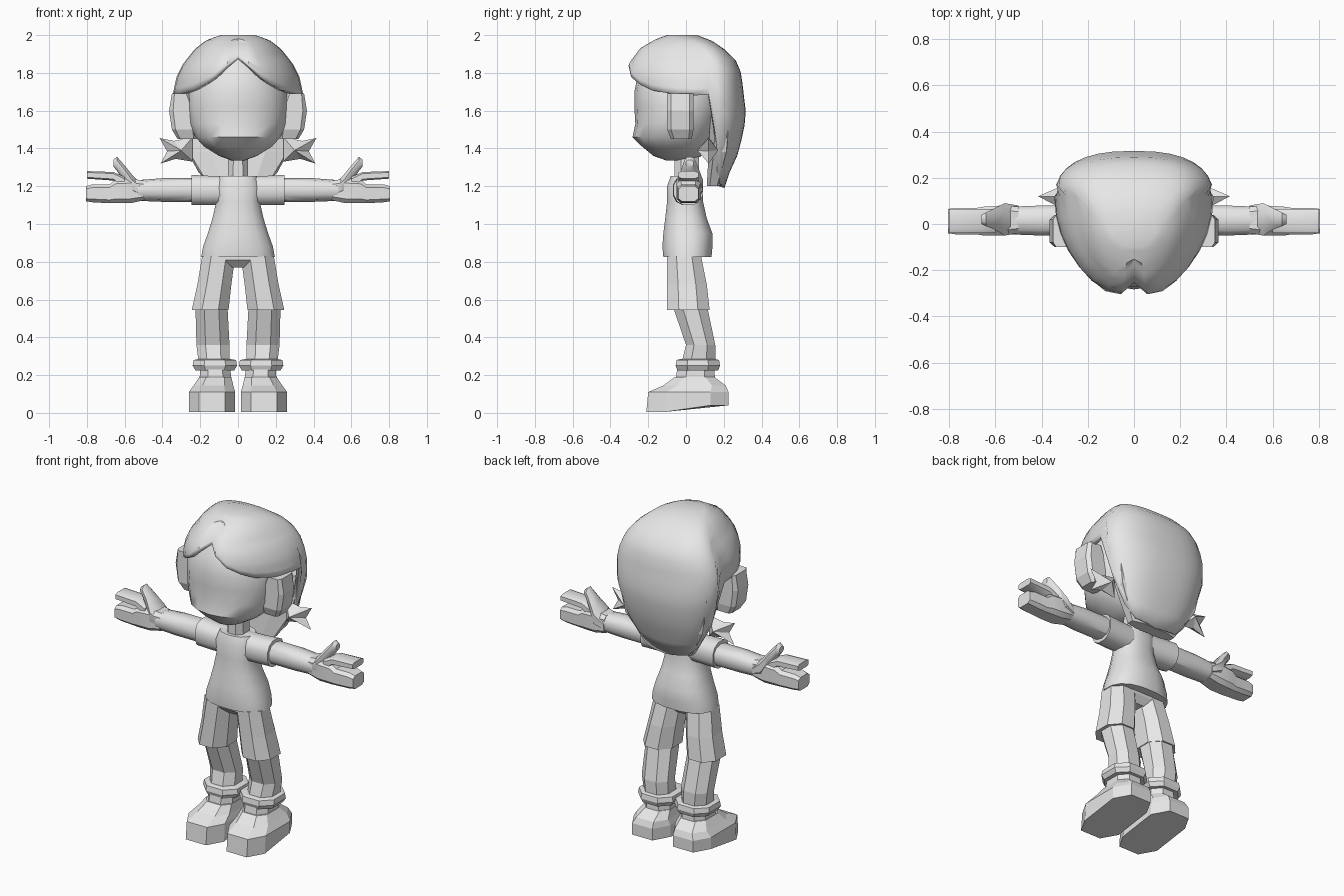
import bpy, bmesh
from math import sin, cos, pi, copysign, radians

cube = bpy.data.objects.get("Cube")
if cube:
    bpy.data.objects.remove(cube, do_unlink=True)

grey = bpy.data.materials.new("plain_grey")
grey.use_nodes = True
grey.diffuse_color = (0.8, 0.8, 0.8, 1)
grey.node_tree.nodes["Principled BSDF"].inputs["Base Color"].default_value = (0.8, 0.8, 0.8, 1)


def finish(name, bm, smooth=0, mirror=False, recalc=True):
    """Turn a bmesh into a finished object."""
    if recalc:
        bmesh.ops.recalc_face_normals(bm, faces=bm.faces)
    mesh = bpy.data.meshes.new(name)
    bm.to_mesh(mesh)
    bm.free()
    mesh.materials.append(grey)
    ob = bpy.data.objects.new(name, mesh)
    bpy.context.collection.objects.link(ob)
    if smooth:
        bpy.ops.object.select_all(action='DESELECT')
        ob.select_set(True)
        bpy.context.view_layer.objects.active = ob
        bpy.ops.object.shade_smooth_by_angle(angle=radians(smooth))
    if mirror:
        ob.modifiers.new("mirror", 'MIRROR').use_mirror_merge = False
    return ob


def power(v, p):
    return copysign(abs(v) ** (2 / p), v) if abs(v) > 1e-6 else 0


def loft(name, sections, axis='z', sides=8, p=2.4, smooth=0, mirror=False):
    """Skin rounded sections (t, a0, a1, b0, b1) along z (a=x, b=y) or x (a=y, b=z)."""
    bm = bmesh.new()
    unit = [(power(cos(a), p), power(sin(a), p))
            for a in [2 * pi * (i + 0.5) / sides for i in range(sides)]]
    big = max(u for u, v in unit)
    rings = []
    for t, a0, a1, b0, b1 in sections:
        ring = []
        for u, v in unit:
            a = (a0 + a1) / 2 + (a1 - a0) / 2 * u / big
            b = (b0 + b1) / 2 + (b1 - b0) / 2 * v / big
            ring.append(bm.verts.new((a, b, t) if axis == 'z' else (t, a, b)))
        rings.append(ring)
    for low, high in zip(rings, rings[1:]):
        for i in range(sides):
            j = (i + 1) % sides
            bm.faces.new((low[i], low[j], high[j], high[i]))
    bm.faces.new(rings[0])
    bm.faces.new(rings[-1])
    return finish(name, bm, smooth, mirror)


def centred(*rows):
    """Sections symmetric in x, from (z, half width, front, back)."""
    return [(z, -w, w, f, b) for z, w, f, b in rows]


def lerp_table(table, key):
    """Interpolate rows by their first value."""
    for lo, hi in zip(table, table[1:]):
        if key <= hi[0]:
            k = max(0, (key - lo[0]) / (hi[0] - lo[0]))
            return [a + (b - a) * k for a, b in zip(lo[1:], hi[1:])]
    return table[-1][1:]


# Head and neck
loft("head", centred((1.335, .03, -.1, .03), (1.36, .1, -.17, .08), (1.41, .18, -.23, .13),
                     (1.46, .225, -.28, .15), (1.53, .255, -.265, .17), (1.62, .265, -.27, .2),
                     (1.7, .26, -.27, .2), (1.8, .22, -.25, .2), (1.9, .12, -.17, .15)),
     sides=18, p=2.1, smooth=50)
loft("neck", centred((1.22, .055, -.06, .07), (1.4, .05, -.06, .07)))

# Hair shell: outline by height, lower edge by angle from the front
outline = [(1.18, .17, .06, .2), (1.25, .21, .04, .22), (1.38, .28, -.05, .28),
           (1.57, .335, -.2, .32), (1.69, .345, -.3, .305), (1.78, .325, -.325, .295),
           (1.85, .29, -.31, .28), (1.93, .225, -.25, .2), (1.975, .165, -.17, .13),
           (2.0, .09, -.1, .06)]
edge = [(0, 1.885), (11, 1.84), (23, 1.775), (34, 1.735), (46, 1.705), (68, 1.685),
        (90, 1.685), (102, 1.4), (113, 1.27), (135, 1.21), (180, 1.19)]
bm = bmesh.new()
COLS, ROWS = 32, 12
rows = []
for r in range(ROWS + 1):
    row = []
    for c in range(COLS):
        deg = 360 * c / COLS
        low = lerp_table(edge, min(deg, 360 - deg))[0]
        z = 2 - (2 - low) * (r / ROWS) ** 1.3
        w, front, back = lerp_table(outline, z)
        mid = min(.12, back - .1)
        s, k = sin(radians(deg)), cos(radians(deg))
        if k > 0:
            x, y = w * s, mid - (mid - front) * k
        else:
            x, y = w * power(s, 2.5), mid + (back - mid) * power(-k, 2.5)
        if c == 0 and r > 3:
            y += .03      # parting groove
        row.append(bm.verts.new((x, y, z)))
    rows.append(row)
bm.faces.new(rows[0])
for up, down in zip(rows, rows[1:]):
    for c in range(COLS):
        d = (c + 1) % COLS
        bm.faces.new((down[c], down[d], up[d], up[c]))
hair = finish("hair_shell", bm, smooth=40, recalc=False)
solid = hair.modifiers.new("thickness", 'SOLIDIFY')
solid.thickness = .03
solid.offset = -1
loft("hair_lining", centred((1.2, .15, .11, .18), (1.38, .26, .12, .24), (1.6, .3, .13, .26)), p=3)

# Flicked side tufts
bm = bmesh.new()
rim = [bm.verts.new((x, .12, z)) for x, z in
       [(.24, 1.46), (.34, 1.44), (.415, 1.455), (.375, 1.385), (.41, 1.32), (.33, 1.345), (.24, 1.33)]]
for y in (.06, .17):
    tip = bm.verts.new((.3, y, 1.39))
    for i, v in enumerate(rim):
        bm.faces.new((v, rim[(i + 1) % len(rim)], tip))
finish("hair_tuft", bm, mirror=True)

# Ears
loft("ear", [(1.45, .22, .32, -.08, .03), (1.5, .22, .35, -.1, .04), (1.6, .22, .365, -.1, .04),
             (1.69, .26, .35, -.1, .04)], p=5, mirror=True)

# Shirt
loft("shirt", centred((.825, .195, -.12, .135), (.88, .185, -.125, .14), (.95, .16, -.12, .14),
                      (1.03, .135, -.11, .11), (1.12, .115, -.1, .09), (1.2, .125, -.1, .09),
                      (1.255, .1, -.08, .08)), sides=16, smooth=50)
loft("sleeve", [(.05, -.07, .08, 1.1, 1.255), (.15, -.07, .085, 1.1, 1.255),
                (.245, -.065, .09, 1.1, 1.26)], 'x', 12, smooth=40, mirror=True)

# Arms and hands
loft("arm", [(.2, -.05, .08, 1.12, 1.24), (.4, -.05, .08, 1.12, 1.24),
             (.53, -.045, .075, 1.125, 1.23)], 'x', 10, smooth=40, mirror=True)
loft("palm", [(.5, -.04, .075, 1.125, 1.23), (.57, -.05, .08, 1.11, 1.24),
              (.65, -.05, .075, 1.11, 1.235), (.68, -.045, .07, 1.11, 1.21),
              (.77, -.045, .07, 1.115, 1.21), (.805, -.04, .065, 1.12, 1.2)],
     'x', p=4, smooth=35, mirror=True)
loft("upper_finger", [(.6, -.04, .065, 1.18, 1.25), (.66, -.04, .065, 1.23, 1.275),
                      (.8, -.04, .065, 1.24, 1.28)], 'x', p=4, smooth=35, mirror=True)
loft("thumb", [(.5, -.04, .08, 1.14, 1.2), (.56, -.05, .09, 1.15, 1.26),
               (.6, -.025, .07, 1.22, 1.31), (.64, -.01, .05, 1.28, 1.355),
               (.66, 0, .04, 1.305, 1.34)], 'x', smooth=45, mirror=True)

# Trousers and lower legs
loft("hips", centred((.77, .05, -.06, .05), (.81, .15, -.1, .08), (.86, .16, -.1, .09)))
loft("trouser_leg", [(.545, .05, .245, -.1, .125), (.68, .035, .215, -.1, .11),
                     (.83, .015, .19, -.1, .08)], p=2.2, mirror=True)
loft("lower_leg", [(.24, .045, .205, -.03, .155), (.36, .045, .22, 0, .155),
                   (.55, .055, .225, -.065, .115), (.6, .06, .21, -.07, .1)], p=2.2, mirror=True)

# Socks and shoes
loft("sock_cuff", [(.225, .02, .225, -.045, .17), (.25, .005, .24, -.055, .18),
                   (.28, .01, .235, -.05, .175), (.285, .04, .21, -.03, .155)], mirror=True)
loft("ankle", [(.15, .035, .205, -.06, .155), (.24, .04, .2, -.045, .15)], mirror=True)
shoe = loft("shoe", [(.005, .015, .26, -.21, .225), (.11, .015, .26, -.2, .225),
                     (.145, .025, .235, -.12, .21), (.19, .035, .205, -.06, .15)],
            p=3, mirror=True)
for v in shoe.data.vertices:      # raised heel
    if v.co.z < .05 and v.co.y > .1:
        v.co.z += .035
